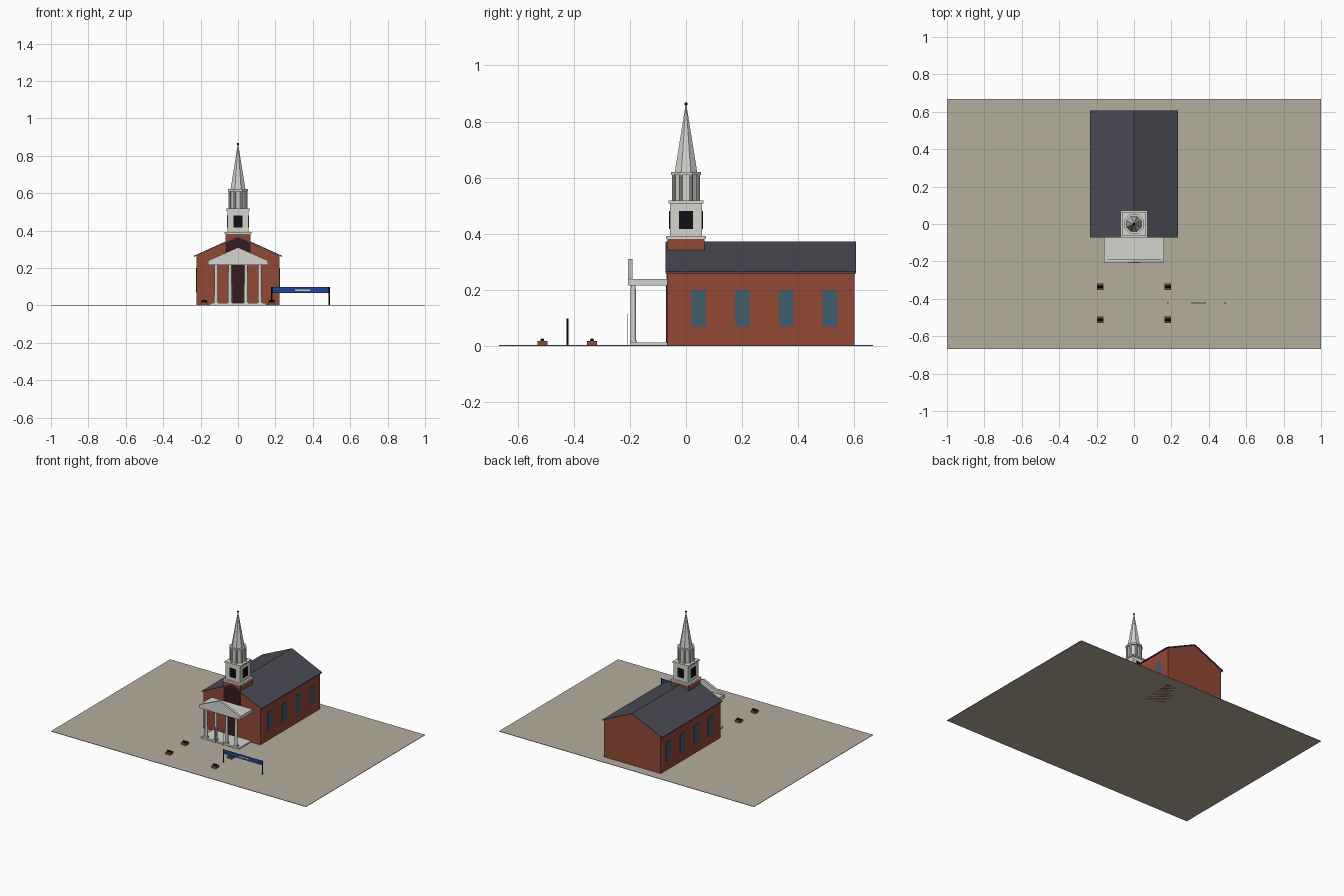
import bpy, math

if "Cube" in bpy.data.objects:
    bpy.data.objects.remove(bpy.data.objects["Cube"], do_unlink=True)


def material(name, r, g, b):
    m = bpy.data.materials.new(name)
    m.use_nodes = True
    m.diffuse_color = (r, g, b, 1)
    m.node_tree.nodes["Principled BSDF"].inputs["Base Color"].default_value = (r, g, b, 1)
    return m


BRICK = material("red brick", .29, .065, .036)
ROOF = material("slate roof", .068, .068, .088)
WHITE = material("white paint", .66, .66, .62)
SAND = material("sandy ground", .46, .42, .34)
GLASS = material("teal glass", .05, .11, .15)
DOOR = material("dark maroon", .035, .012, .013)
BLACK = material("black", .005, .005, .006)
BLUE = material("banner blue", .013, .06, .3)


def box(name, x, y, z, mat):
    """Box spanning the given (low, high) ranges."""
    c = [(a + b) / 2 for a, b in (x, y, z)]
    bpy.ops.mesh.primitive_cube_add(size=1, location=c)
    o = bpy.context.object
    o.name = name
    o.scale = [b - a for a, b in (x, y, z)]
    o.data.materials.append(mat)
    return o


def around(name, half, z, mat):
    return box(name, (-half, half), (-half, half), z, mat)


def cone(name, r1, r2, x, y, z, mat, sides=8, smooth=False):
    """Upright cylinder, frustum or cone from z[0] to z[1]."""
    bpy.ops.mesh.primitive_cone_add(vertices=sides, radius1=r1, radius2=r2, depth=z[1] - z[0],
                                    location=(x, y, (z[0] + z[1]) / 2),
                                    rotation=(0, 0, math.pi / sides))
    o = bpy.context.object
    o.name = name
    o.data.materials.append(mat)
    if smooth:
        bpy.ops.object.shade_smooth_by_angle()
    return o


def extrude(name, profile, y, mat):
    """Prism of an x-z profile running along y."""
    n = len(profile)
    verts = [(px, yy, pz) for yy in y for px, pz in profile]
    faces = [tuple(range(n)), tuple(range(2 * n - 1, n - 1, -1))]
    faces += [(i, i + n, (i + 1) % n + n, (i + 1) % n) for i in range(n)]
    me = bpy.data.meshes.new(name)
    me.from_pydata(verts, [], faces)
    me.materials.append(mat)
    o = bpy.data.objects.new(name, me)
    bpy.context.collection.objects.link(o)
    return o


def gable(half, low, eave, top):
    return [(-half, low), (half, low), (half, eave), (0, top), (-half, eave)]


# Ground and hall
box("ground", (-1, 1), (-.667, .667), (0, .003), SAND)
extrude("hall", gable(.222, 0, .264, .365), (-.067, .6), BRICK)
extrude("roof", [(-.235, .259), (0, .366), (.235, .259), (.235, .265), (0, .372), (-.235, .265)],
        (-.073, .606), ROOF)
for side in (-1, 1):
    for i in range(4):
        yc = .045 + i * .156
        box("side_window", sorted((side * .22, side * .225)), (yc - .026, yc + .026),
            (.07, .2), GLASS)

# Front wall details
extrude("gable_panel", gable(.066, .24, .335, .364), (-.07, -.066), DOOR)
box("door", (-.033, .033), (-.071, -.066), (.012, .215), DOOR)

# Porch
box("porch_floor", (-.15, .15), (-.2, -.067), (0, .013), WHITE)
box("porch_roof", (-.16, .16), (-.205, -.067), (.216, .239), WHITE)
extrude("pediment", gable(.16, .216, .239, .31), (-.206, -.19), WHITE)
for x in (-.117, -.043, .043, .117):
    cone("porch_column", .0105, .009, x, -.188, (.012, .217), WHITE, 16, True)
    box("column_foot", (x - .013, x + .013), (-.2, -.175), (.012, .019), WHITE)
for x in (-.03, .03):
    box("rail_post", (x - .001, x + .001), (-.208, -.206), (.003, .115), WHITE)
box("rail_bar", (-.03, .03), (-.208, -.206), (.113, .115), WHITE)

# Tower
around("tower_base", .066, (.25, .381), BRICK)
around("lower_cornice", .071, (.381, .392), WHITE)
around("belfry", .057, (.392, .508), WHITE)
around("upper_cornice", .063, (.508, .518), WHITE)
for a in range(4):
    o = box("belfry_louver", (-.025, .025), (-.06, -.056), (.417, .481), BLACK)
    ang = a * math.pi / 2
    o.rotation_euler.z = ang
    o.location = (.058 * math.sin(ang), -.058 * math.cos(ang), .449)

# Lantern, spire and finial
cone("lantern", .044, .044, 0, 0, (.518, .612), WHITE)
for i in range(8):
    a = (i + .5) * math.pi / 4
    cone("lantern_column", .0065, .0065, .048 * math.cos(a), .048 * math.sin(a),
         (.518, .612), WHITE, 10, True)
cone("lantern_cornice", .057, .057, 0, 0, (.61, .621), WHITE)
cone("spire", .043, .002, 0, 0, (.621, .858), WHITE)
bpy.ops.mesh.primitive_uv_sphere_add(segments=12, ring_count=8, radius=.006, location=(0, 0, .863))
finial = bpy.context.object
finial.name = "finial"
finial.data.materials.append(BLACK)
bpy.ops.object.shade_smooth_by_angle()

# Low brick blocks with lamps
for x in (-.18, .18):
    for y in (-.335, -.512):
        box("brick_block", (x - .018, x + .018), (y - .018, y + .018), (.002, .018), BRICK)
        lamp = cone("block_lamp", .007, .007, x, y, (.006, .036), BLACK, 10, True)
        lamp.rotation_euler = (0, math.pi / 2, 0)

# Banner on two posts
for x in (.181, .488):
    cone("banner_post", .0035, .0035, x, -.422, (.002, .099), BLACK, 8, True)
box("banner", (.181, .488), (-.4235, -.4215), (.066, .097), BLUE)
for y in (-.424, -.421):
    box("banner_stripe", (.305, .385), (y - .0004, y + .0004), (.078, .084), WHITE)
